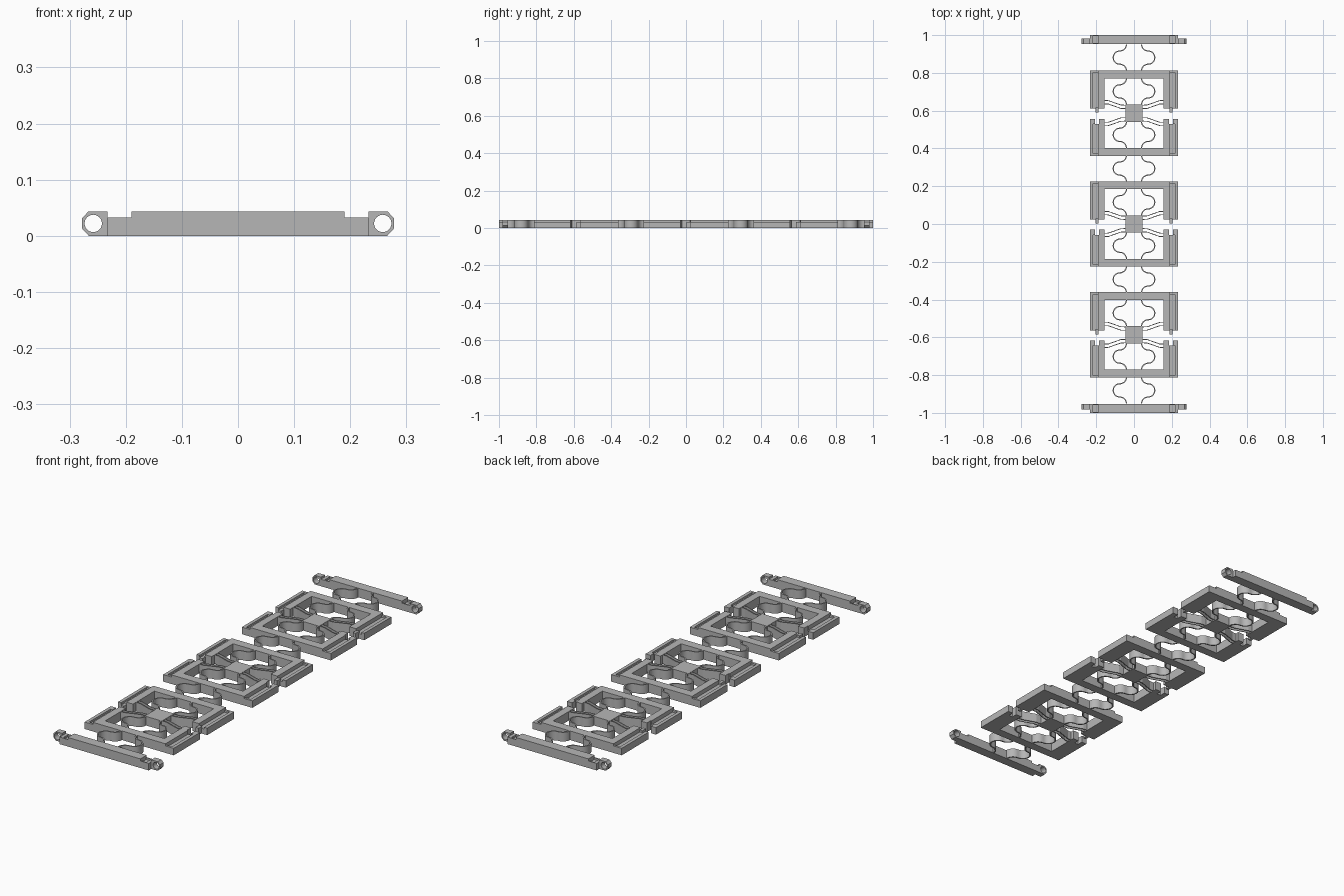
import bpy, bmesh, math
from mathutils import Vector

if "Cube" in bpy.data.objects:
    bpy.data.objects.remove(bpy.data.objects["Cube"])

H = 0.043      # full height
STEP = 0.033   # height of the outer ledge
FLOOR = 0.024  # floor of the ledge groove

grey = bpy.data.materials.new("plain grey")
grey.diffuse_color = (0.47, 0.47, 0.47, 1)
grey.use_nodes = True
grey.node_tree.nodes["Principled BSDF"].inputs["Base Color"].default_value = grey.diffuse_color


def prism(name, loops, axis, a, b, smooth=False):
    """Fill the outline loops (holes allowed) and extrude along an axis from a to b."""
    a, b = min(a, b), max(a, b)
    place = (lambda u, v: (u, a, v)) if axis == "y" else (lambda u, v: (u, v, a))
    bm = bmesh.new()
    for loop in loops:
        vs = [bm.verts.new(place(u, v)) for u, v in loop]
        for i, v in enumerate(vs):
            bm.edges.new((v, vs[(i + 1) % len(vs)]))
    bmesh.ops.triangle_fill(bm, use_beauty=True, edges=bm.edges[:])
    ext = bmesh.ops.extrude_face_region(bm, geom=bm.faces[:], use_keep_orig=True)
    move = Vector((0, b - a, 0)) if axis == "y" else Vector((0, 0, b - a))
    bmesh.ops.translate(bm, vec=move,
                        verts=[g for g in ext["geom"] if isinstance(g, bmesh.types.BMVert)])
    bmesh.ops.recalc_face_normals(bm, faces=bm.faces[:])
    me = bpy.data.meshes.new(name)
    bm.to_mesh(me)
    bm.free()
    me.materials.append(grey)
    ob = bpy.data.objects.new(name, me)
    bpy.context.collection.objects.link(ob)
    if smooth:
        bpy.ops.object.select_all(action="DESELECT")
        ob.select_set(True)
        bpy.context.view_layer.objects.active = ob
        bpy.ops.object.shade_smooth_by_angle(angle=math.radians(35))
    return ob


def box(name, x0, x1, y0, y1, z1=H):
    prism(name, [[(x0, y0), (x1, y0), (x1, y1), (x0, y1)]], "z", 0, z1)


def strip(name, path, width, smooth=False):
    """Upright thin wall following a path in plan."""
    pts = [Vector(p) for p in path]
    left, right = [], []
    for i, p in enumerate(pts):
        d = (pts[min(i + 1, len(pts) - 1)] - pts[max(i - 1, 0)]).normalized()
        n = Vector((-d.y, d.x)) * width / 2
        left.append(p + n)
        right.append(p - n)
    prism(name, [[tuple(p) for p in left + right[::-1]]], "z", 0, H, smooth)


def arc(cx, cy, r, a0, a1, n):
    return [(cx + r * math.cos(math.radians(a0 + (a1 - a0) * i / n)),
             cy + r * math.sin(math.radians(a0 + (a1 - a0) * i / n))) for i in range(n + 1)]


def springs(cy):
    """Pair of S-bend springs, bulging outwards."""
    r = 0.035
    path = (arc(0.075, 2 * r, r, 180, 270, 8) + arc(0.075, 0, r, 90, -90, 16)[1:]
            + arc(0.075, -2 * r, r, 90, 180, 8)[1:])
    for s in (1, -1):
        strip("spring", [(s * x, cy + y) for x, y in path], 0.006, True)


# Cross-sections of the side rails
GROOVED = [(0.155, 0), (0.233, 0), (0.233, STEP), (0.217, STEP), (0.217, FLOOR),
           (0.19, FLOOR), (0.19, H), (0.155, H)]
LEDGED = [(0.155, 0), (0.233, 0), (0.233, STEP), (0.19, STEP), (0.19, H), (0.155, H)]
# Eyelet outline: chamfered outside, square inside
EAR = [(0.233, 0), (0.266, 0), (0.278, 0.013), (0.278, 0.031), (0.267, H), (0.233, H)]


def rail(name, section, s, y0, y1):
    prism(name, [[(s * x, z) for x, z in section]], "y", y0, y1)


# Three frame modules
for cy in (-0.587, 0.0, 0.587):
    box("hub", -0.045, 0.045, cy - 0.046, cy + 0.046)
    for t in (1, -1):
        box("cross_bar", -0.155, 0.155, cy + t * 0.184, cy + t * 0.226)
        springs(cy + t * 0.115)
    for s in (1, -1):
        # upper half rail with its latch tab
        rail("upper_rail", GROOVED, s, cy + 0.024, cy + 0.215)
        rail("upper_rail_end", LEDGED, s, cy + 0.215, cy + 0.226)
        box("latch_tab", s * 0.188, s * 0.203, cy + 0.002, cy + 0.03, STEP)
        # lower half rail with a notch for the tab
        rail("lower_rail", GROOVED, s, cy - 0.215, cy - 0.057)
        rail("lower_rail_end", LEDGED, s, cy - 0.226, cy - 0.215)
        box("notch_inner", s * 0.155, s * 0.186, cy - 0.057, cy - 0.03)
        box("notch_outer", s * 0.206, s * 0.233, cy - 0.057, cy - 0.03, STEP)
        # paired flexible links from hub to rails
        for t in (1, -1):
            for off in (0, -0.018):
                path = [(0.044, 0.042), (0.07, 0.043), (0.135, 0.066), (0.156, 0.067)]
                strip("flex_link", [(s * x, cy + t * (y + off)) for x, y in path], 0.004)

# Springs between modules and end bars
for y in (-0.881, -0.2935, 0.2935, 0.881):
    springs(y)

# End bars with eyelets
hole = arc(0.258, 0.022, 0.0155, 0, 345, 23)
for t in (1, -1):
    box("end_bar", -0.155, 0.155, t * 0.953, t * 1.0)
    for s in (1, -1):
        rail("end_bar_tip", GROOVED, s, t * 0.958, t * 0.995)
        rail("end_bar_rim", LEDGED, s, t * 0.953, t * 0.958)
        rail("end_bar_rim", LEDGED, s, t * 0.995, t * 1.0)
        prism("eyelet", [[(s * x, z) for x, z in EAR], [(s * x, z) for x, z in hole]],
              "y", t * 0.953, t * 0.981, True)
